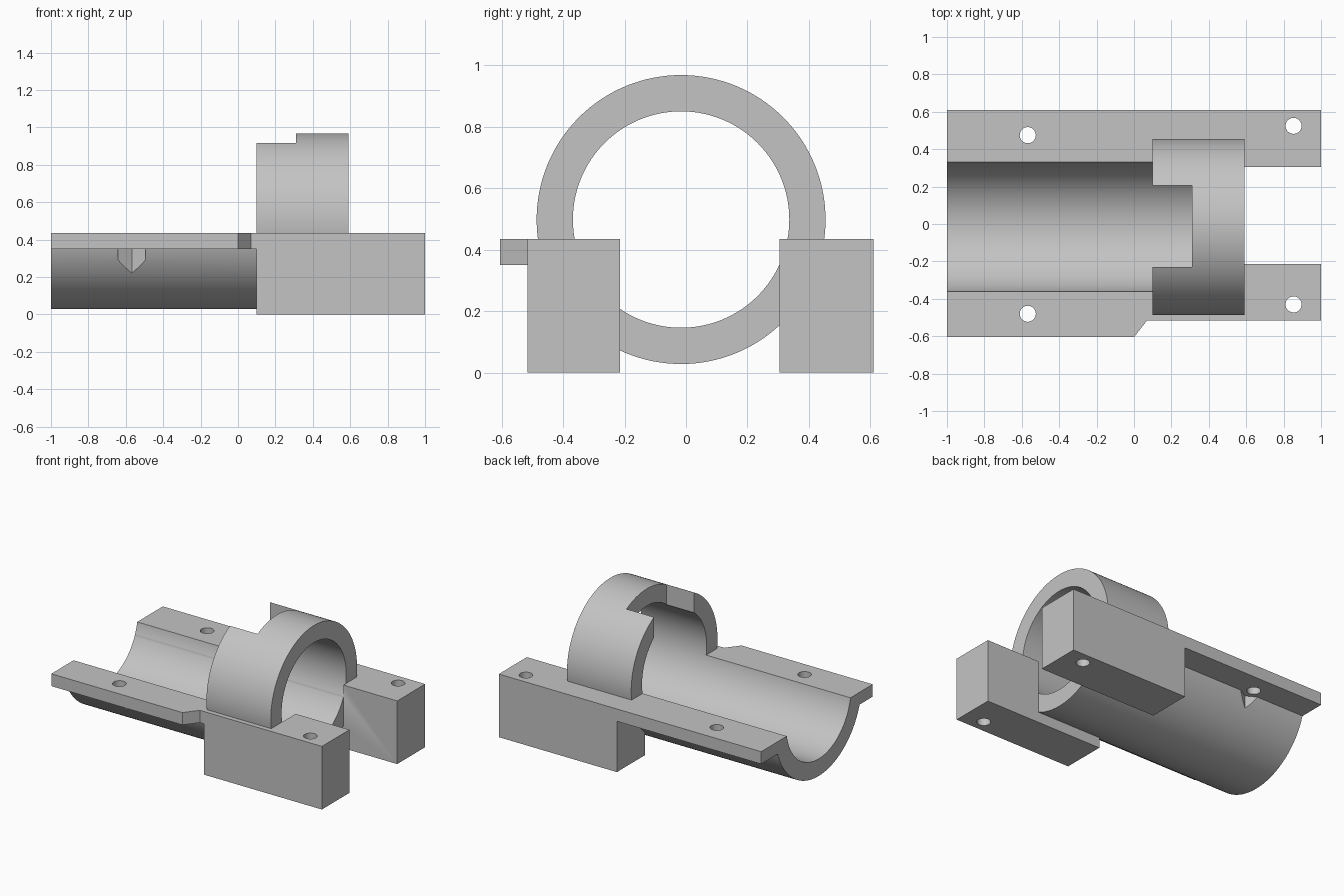
import bpy, bmesh, math
from mathutils import Matrix, Vector

if "Cube" in bpy.data.objects:
    bpy.data.objects.remove(bpy.data.objects["Cube"], do_unlink=True)

grey = bpy.data.materials.new("plain grey")
grey.use_nodes = True
colour = (0.55, 0.55, 0.55, 1)
grey.diffuse_color = colour
grey.node_tree.nodes["Principled BSDF"].inputs["Base Color"].default_value = colour

AXIS_Y, AXIS_Z = -0.016, 0.498      # tube axis
OUTER, INNER = 0.47, 0.352          # tube radii
TOP, UNDER = 0.435, 0.35            # flange top and underside
STEP, END = 0.1, 0.59               # start and end of the collar


def add_object(name, bm):
    bmesh.ops.recalc_face_normals(bm, faces=bm.faces)
    mesh = bpy.data.meshes.new(name)
    bm.to_mesh(mesh)
    bm.free()
    mesh.materials.append(grey)
    obj = bpy.data.objects.new(name, mesh)
    bpy.context.collection.objects.link(obj)
    return obj


def prism(name, points, sweep):
    """Extrude a flat outline along a vector."""
    bm = bmesh.new()
    face = bm.faces.new([bm.verts.new(p) for p in points])
    made = bmesh.ops.extrude_face_region(bm, geom=[face])["geom"]
    verts = [v for v in made if isinstance(v, bmesh.types.BMVert)]
    bmesh.ops.translate(bm, verts=verts, vec=Vector(sweep))
    return add_object(name, bm)


def box(name, x0, x1, y0, y1, z0, z1):
    outline = [(x0, y0, z0), (x1, y0, z0), (x1, y1, z0), (x0, y1, z0)]
    return prism(name, outline, (0, 0, z1 - z0))


def cylinder(name, radius, start, end, sides, turn=0):
    """Round or many-sided bar between two points on one axis."""
    start, end = Vector(start), Vector(end)
    along = end - start
    rot = along.to_track_quat("Z", "Y").to_matrix().to_4x4()
    place = Matrix.Translation((start + end) / 2) @ rot @ Matrix.Rotation(turn, 4, "Z")
    bm = bmesh.new()
    bmesh.ops.create_cone(bm, cap_ends=True, segments=sides, radius1=radius,
                          radius2=radius, depth=along.length, matrix=place)
    return add_object(name, bm)


def combine(target, tool, operation):
    mod = target.modifiers.new(operation.lower(), "BOOLEAN")
    mod.operation = operation
    mod.solver = "EXACT"
    mod.object = tool
    bpy.context.view_layer.objects.active = target
    bpy.ops.object.modifier_apply(modifier=mod.name)
    bpy.data.objects.remove(tool, do_unlink=True)


def tube_bar(name, radius, x0, x1):
    return cylinder(name, radius, (x0, AXIS_Y, AXIS_Z), (x1, AXIS_Y, AXIS_Z), 128)


# Tube: open trough that becomes a closed collar
body = tube_bar("bearing_bracket", OUTER, -1, END)
combine(body, box("trough_cutter", -1.2, STEP, -1, 1, TOP, 1.2), "DIFFERENCE")

# Side rails: thin flange stepping down to a deep block
profile = [(-1, UNDER), (STEP, UNDER), (STEP, 0), (1, 0), (1, TOP), (-1, TOP)]
for name, y0, y1 in (("front_rail", -0.605, -0.215), ("back_rail", 0.305, 0.61)):
    rail = prism(name, [(x, y0, z) for x, z in profile], (0, y1 - y0, 0))
    if name == "front_rail":
        # Narrow the front rail past a slanted corner
        plan = [(-0.01, -0.618), (0.07, -0.515), (1.1, -0.515), (1.1, -0.8), (-0.01, -0.8)]
        cutter = prism("corner_cutter", [(x, y, -0.1) for x, y in plan], (0, 0, 0.8))
        combine(rail, cutter, "DIFFERENCE")
    combine(body, rail, "UNION")

# Bore, and the notch in the top of the collar
combine(body, tube_bar("bore_cutter", INNER, -1.2, END + 0.0005), "DIFFERENCE")
combine(body, box("notch_cutter", 0, 0.31, -0.23, 0.205, 0.6, 1.2), "DIFFERENCE")

# Bolt holes, with hexagonal nut pockets under the thin flanges
for x, y, pocket in ((-0.568, 0.475, True), (-0.568, -0.48, True),
                     (0.853, 0.525, False), (0.853, -0.43, False)):
    hole = cylinder("hole_cutter", 0.043, (x, y, -0.1), (x, y, 0.6), 32)
    combine(body, hole, "DIFFERENCE")
    if pocket:
        nut = cylinder("nut_cutter", 0.084, (x, y, -0.1), (x, y, UNDER), 6)
        # Points of the hexagon face the tube
        combine(body, nut, "DIFFERENCE")

# Smooth the curved walls, keep edges sharp
bpy.ops.object.select_all(action="DESELECT")
body.select_set(True)
bpy.context.view_layer.objects.active = body
bpy.ops.object.shade_smooth_by_angle(angle=math.radians(25))
